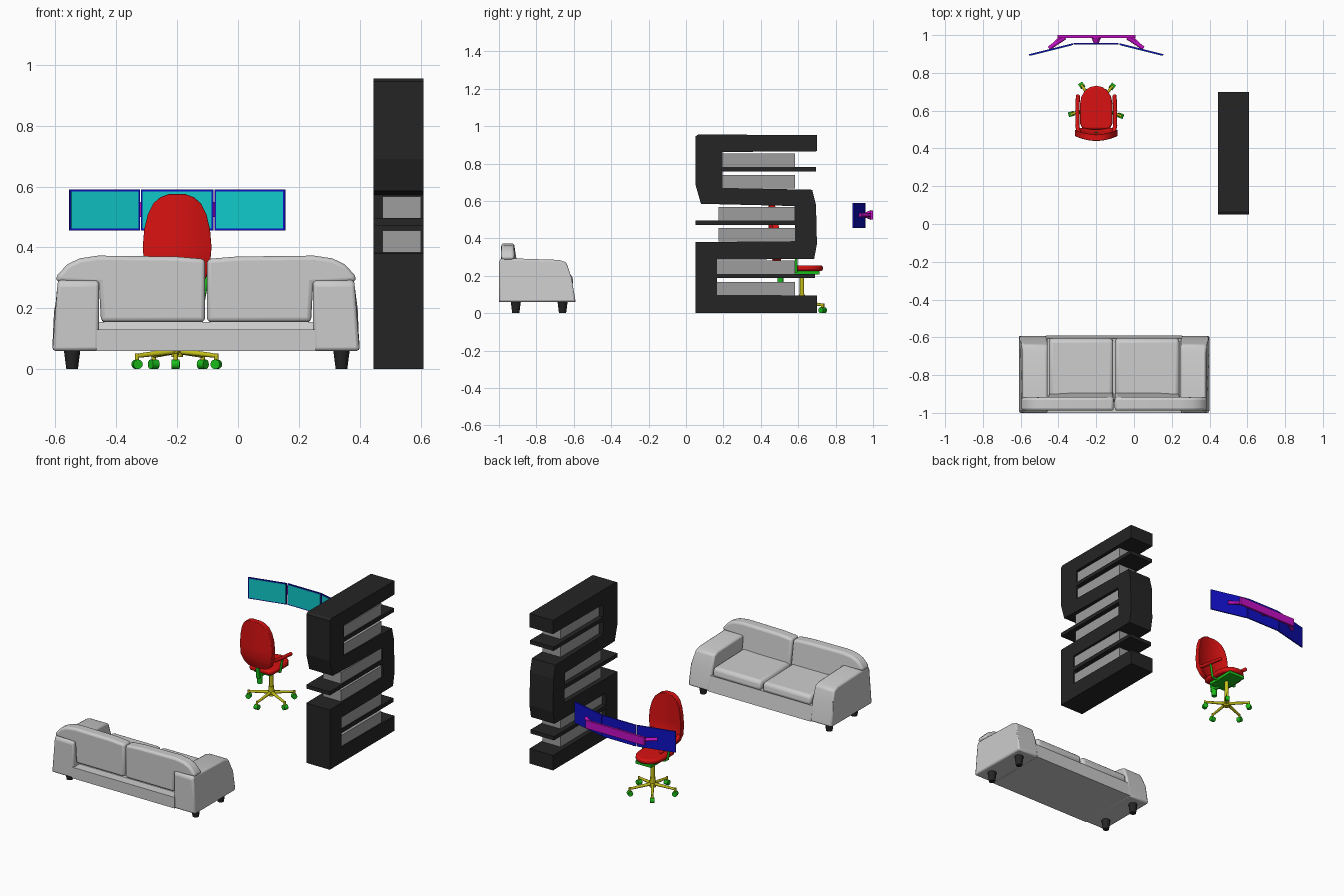
import bpy, bmesh, math
from mathutils import Vector, Matrix

cube = bpy.data.objects.get("Cube")
if cube:
    bpy.data.objects.remove(cube, do_unlink=True)


def material(name, r, g, b):
    m = bpy.data.materials.new(name)
    m.use_nodes = True
    m.diffuse_color = (r, g, b, 1)
    m.node_tree.nodes["Principled BSDF"].inputs["Base Color"].default_value = (r, g, b, 1)
    return m


FABRIC = material("light grey fabric", .6, .6, .6)
PANEL = material("mid grey panel", .34, .34, .34)
BLACK = material("black wood", .018, .018, .018)
RED = material("red upholstery", .7, .006, .006)
GREEN = material("green plastic", .01, .5, .01)
YELLOW = material("yellow metal", .55, .52, .01)
BLUE = material("blue casing", .005, .005, .55)
CYAN = material("cyan screen", .005, .58, .58)
MAGENTA = material("magenta bracket", .55, .005, .55)


def finish(name, bm, mat, bevel=0, segments=2, smooth=True):
    bmesh.ops.recalc_face_normals(bm, faces=bm.faces)
    me = bpy.data.meshes.new(name)
    bm.to_mesh(me)
    bm.free()
    me.materials.append(mat)
    ob = bpy.data.objects.new(name, me)
    bpy.context.scene.collection.objects.link(ob)
    if bevel:
        mod = ob.modifiers.new("soft edges", 'BEVEL')
        mod.width, mod.segments, mod.limit_method = bevel, segments, 'ANGLE'
    if smooth:
        bpy.ops.object.select_all(action='DESELECT')
        ob.select_set(True)
        bpy.context.view_layer.objects.active = ob
        bpy.ops.object.shade_smooth_by_angle(angle=math.radians(40))
    return ob


def box(bm, lo, hi):
    lo, hi = Vector(lo), Vector(hi)
    mat = Matrix.Translation((lo + hi) / 2) @ Matrix.Diagonal((*(hi - lo), 1))
    return bmesh.ops.create_cube(bm, size=1, matrix=mat)["verts"]


def rod(bm, p, q, r1, r2=None, sides=12):
    p, q = Vector(p), Vector(q)
    turn = (q - p).to_track_quat('Z', 'Y').to_matrix().to_4x4()
    bmesh.ops.create_cone(bm, cap_ends=True, segments=sides, radius1=r1, radius2=r2 or r1,
                          depth=(q - p).length, matrix=Matrix.Translation((p + q) / 2) @ turn)


def prism(points, axis, lo, hi):
    """Extrude a 2D outline along the given axis."""
    bm = bmesh.new()

    def place(p, t):
        c = list(p)
        c.insert(axis, t)
        return c
    face = bm.faces.new([bm.verts.new(place(p, lo)) for p in points])
    ext = bmesh.ops.extrude_face_region(bm, geom=[face])["geom"]
    for v in ext:
        if isinstance(v, bmesh.types.BMVert):
            v.co[axis] = hi
    return bm


# ---------- sofa ----------
SX = -.105
arm = [(-1, .06), (-.59, .06), (-.612, .19), (-.64, .272), (-.68, .285), (-.985, .295), (-1, .28)]
base = [(-1, .06), (-.59, .06), (-.607, .155), (-.93, .155), (-.94, .13), (-1, .13)]
back = [(.003, .155), (.345, .155), (.352, .28), (.495, .288), (.488, .31), (.455, .345),
        (.415, .364), (.355, .373), (.1, .37), (.003, .362)]
finish("sofa_base", prism(base, 0, SX - .36, SX + .36), FABRIC)
for side, label in ((1, "left"), (-1, "right")):
    bm = prism(arm, 0, SX + side * .352, SX + side * .505)
    for v in bm.verts:
        if v.co.z > .25 and abs(v.co.x - SX) > .4:
            v.co.x -= side * .018
    finish("sofa_arm_" + label, bm, FABRIC, .012)

    bm = bmesh.new()
    x = sorted((SX + side * .005, SX + side * .345))
    for v in box(bm, (x[0], -.92, .15), (x[1], -.6, .218)):
        if v.co.y > -.7 and v.co.z > .2:
            v.co.y -= .01
            v.co.z -= .008
    finish("seat_cushion_" + label, bm, FABRIC, .02, 3)

    bm = prism([(SX + side * a, z) for a, z in back], 1, -.988, -.918)
    for v in bm.verts:
        if v.co.z < .2 and v.co.y > -.95:
            v.co.y = -.885
    finish("back_cushion_" + label, bm, FABRIC, .014, 3)

bm = bmesh.new()
for x in (SX - .44, SX + .445):
    for y in (-.91, -.66):
        rod(bm, (x, y, 0), (x, y, .062), .019, .027)
finish("sofa_legs", bm, BLACK)

# ---------- winding bookshelf ----------
X0, X1 = .445, .61
snake = [(.05, 0), (.7, 0), (.7, .095), (.167, .098), (.167, .287), (.685, .29), (.7, .37),
         (.695, .58), (.675, .66), (.195, .67), (.195, .862), (.7, .866), (.7, .953), (.065, .955),
         (.05, .945), (.05, .69), (.08, .585), (.58, .573), (.583, .385), (.05, .38)]
finish("shelf_frame", prism(snake, 0, X0, X1), BLACK, smooth=False)

bm = bmesh.new()
for y0, y1, z in ((.16, .69, .187), (.05, .59, .472), (.19, .695, .757)):
    box(bm, (X0, y0, z), (X1, y1, z + .024))
finish("thin_shelves", bm, BLACK, smooth=False)

bm = bmesh.new()
for y, z in ((.167, .095), (.167, .211), (.175, .383), (.175, .496), (.195, .666), (.195, .781)):
    box(bm, (.475, y, z), (.602, .582, z + .072))
finish("shelf_back_panels", bm, PANEL, smooth=False)

# ---------- triple monitor ----------
MX = -.2
for label, p, q in (("right", (-.555, .895), (-.323, .953)), ("middle", (-.319, .955), (-.081, .955)),
                    ("left", (-.077, .953), (.155, .895))):
    p, q = Vector((*p, .523)), Vector((*q, .523))
    d = q - p
    place = Matrix.Translation((p + q) / 2) @ Matrix.Rotation(math.atan2(d.y, d.x), 4, 'Z')
    w = d.length / 2
    for part, mat, inset, y0, y1 in (("casing", BLUE, 0, -.004, .004), ("screen", CYAN, .006, -.006, -.003)):
        bm = bmesh.new()
        box(bm, (inset - w, y0, inset - .067), (w - inset, y1, .067 - inset))
        bm.transform(place)
        finish("monitor_%s_%s" % (part, label), bm, mat, smooth=False)

bm = bmesh.new()
box(bm, (MX - .205, .986, .5), (MX + .207, 1, .55))
for s in (-1, 1):
    rod(bm, (MX + s * .165, .987, .525), (MX + s * .215, .955, .525), .011)
    rod(bm, (MX + s * .215, .955, .525), (MX + s * .25, .93, .525), .011)
    rod(bm, (MX + s * .19, .987, .525), (MX + s * .245, .934, .525), .008)
rod(bm, (MX, .957, .525), (MX, .988, .525), .013, .026)
finish("monitor_mount", bm, MAGENTA)

# ---------- office chair ----------
CX, CY = -.2, .62
rows = [(.272, .06), (.285, .083), (.3, .095), (.34, .108), (.4, .113), (.46, .108),
        (.51, .096), (.545, .078), (.565, .055), (.576, .025)]
bm = bmesh.new()
grid = []
for z, half in rows:
    line = []
    for i in range(9):
        dx = half * (i / 4 - 1)
        line.append(bm.verts.new((CX + dx, .44 + 2 * dx * dx + max(0, .34 - z) * .4, z)))
    grid.append(line)
for a, b in zip(grid, grid[1:]):
    for i in range(8):
        bm.faces.new((a[i], a[i + 1], b[i + 1], b[i]))
shell = bmesh.ops.extrude_face_region(bm, geom=bm.faces[:])["geom"]
for v in shell:
    if isinstance(v, bmesh.types.BMVert):
        v.co.y += .034
finish("chair_backrest", bm, RED, .008)

seat = [(CX - .07, .5), (CX + .07, .5), (CX + .085, .53), (CX + .085, .64)]
for i in range(1, 8):
    a = math.pi * i / 8
    seat.append((CX + .085 * math.cos(a), .64 + .092 * math.sin(a)))
seat.append((CX - .085, .64))
seat.append((CX - .085, .53))
finish("chair_seat", prism(seat, 2, .226, .256), RED, .01)

pads, struts = bmesh.new(), bmesh.new()
for s in (-1, 1):
    path = [(.09, .47, .345), (.1, .52, .325), (.1, .6, .314), (.097, .675, .306)]
    path = [Vector((CX + s * a, y, z)) for a, y, z in path]
    for p, q in zip(path, path[1:]):
        rod(pads, p, q, .011)
    for p in path:
        bmesh.ops.create_uvsphere(pads, u_segments=12, v_segments=6, radius=.0115,
                                  matrix=Matrix.Translation(p))
    rod(struts, (CX + s * .05, .59, .221), (CX + s * .084, .59, .222), .007)
    rod(struts, (CX + s * .084, .59, .222), (CX + s * .1, .59, .312), .007)
finish("chair_armrests", pads, RED)

# seat plate, tilt bracket and knob
box(struts, (CX - .055, .53, .208), (CX + .055, .715, .226))
rod(struts, (CX, .55, .212), (CX, .49, .215), .014)
rod(struts, (CX, .49, .2), (CX, .475, .32), .012)
rod(struts, (CX, .505, .162), (CX, .505, .225), .016)
finish("chair_mechanism", struts, GREEN)

metal, wheels = bmesh.new(), bmesh.new()
rod(metal, (CX, CY, .04), (CX, CY, .1), .019, .016)
rod(metal, (CX, CY, .1), (CX, CY, .21), .012)
for i in range(5):
    a = math.radians(52 + 72 * i)
    out, tangent = Vector((math.cos(a), math.sin(a), 0)), Vector((-math.sin(a), math.cos(a), 0))
    c = Vector((CX, CY, 0))
    tip = c + out * .137
    rod(metal, c + Vector((0, 0, .06)), tip + Vector((0, 0, .044)), .01, .007)
    rod(metal, tip + Vector((0, 0, .025)), tip + Vector((0, 0, .052)), .007)
    hub = tip + Vector((0, 0, .016))
    rod(wheels, hub - tangent * .013, hub + tangent * .013, .016)
finish("chair_star_base", metal, YELLOW)
finish("chair_castors", wheels, GREEN)
